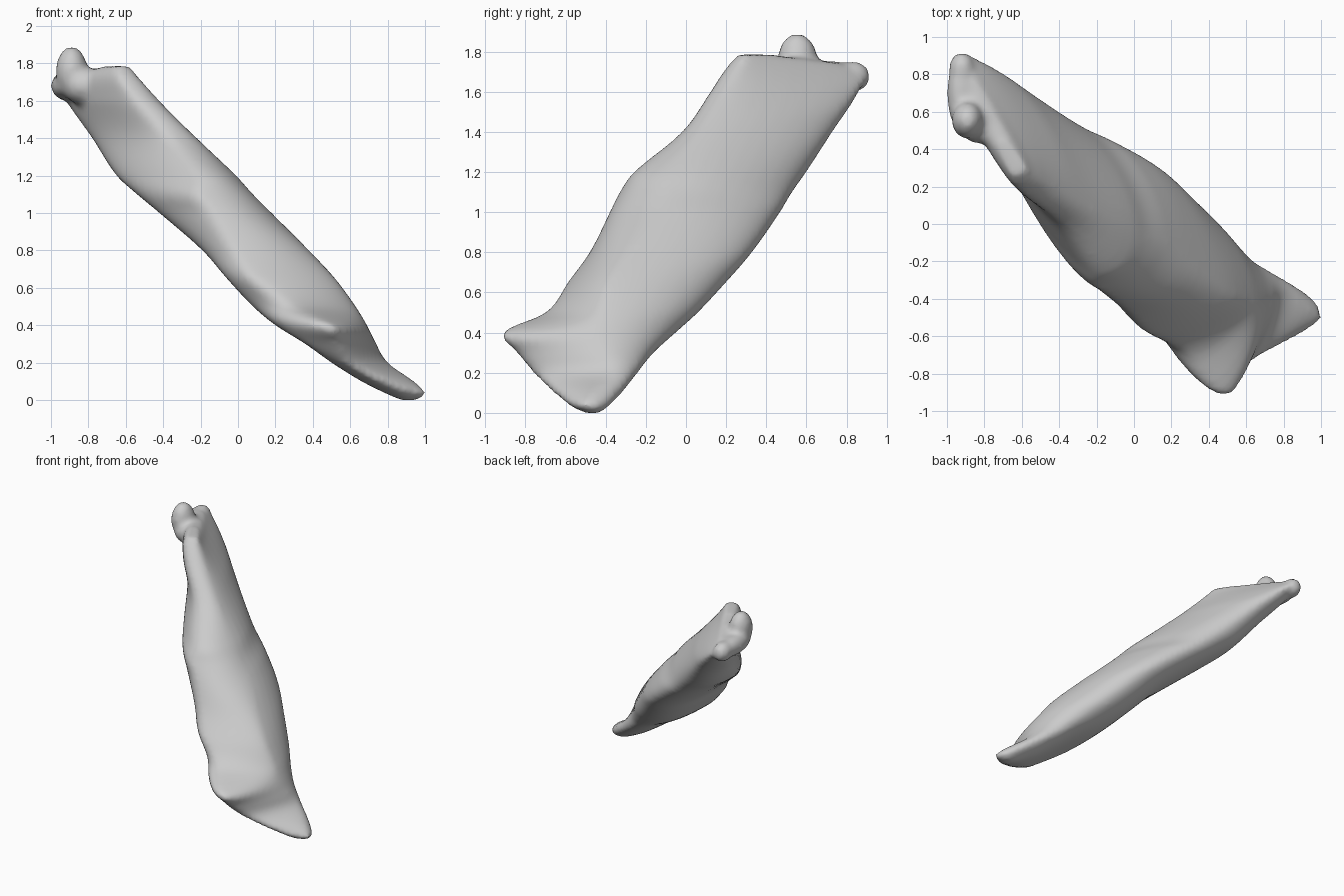
import bpy, bmesh, math
from mathutils import Vector, Matrix

if "Cube" in bpy.data.objects:
    bpy.data.objects.remove(bpy.data.objects["Cube"])

# Horizontal sections: z, then the left, front, right and back extreme points (x, y)
SECTIONS = [
    (0.00, .87, -.47, .90, -.50, .96, -.47, .92, -.43),
    (0.03, .80, -.48, .88, -.57, 1.005, -.50, .92, -.39),
    (0.10, .66, -.55, .74, -.66, .94, -.46, .82, -.32),
    (0.20, .50, -.70, .58, -.76, .80, -.36, .68, -.24),
    (0.30, .36, -.74, .52, -.84, .74, -.40, .54, -.16),
    (0.40, .20, -.60, .48, -.915, .69, -.43, .42, -.05),
    (0.50, .08, -.48, .30, -.70, .63, -.41, .32, .06),
    (0.65, -.06, -.40, .10, -.59, .52, -.37, .18, .20),
    (0.80, -.19, -.25, .00, -.48, .38, -.27, .05, .33),
    (1.00, -.42, -.02, -.12, -.38, .18, -.10, -.20, .47),
    (1.10, -.54, .12, -.20, -.33, .08, -.08, -.33, .53),
    (1.20, -.65, .30, -.19, -.26, -.01, -.02, -.45, .60),
    (1.40, -.78, .55, -.35, -.02, -.22, .08, -.62, .73),
    (1.60, -.92, .76, -.53, .12, -.42, .20, -.80, .86),
    (1.72, -.97, .81, -.63, .20, -.525, .26, -.91, .87),
    (1.785, -.72, .42, -.65, .26, -.58, .30, -.67, .42),
]
QUARTER, STEPS = 10, 5


def ramp(z, z0, v0, z1, v1):
    return v0 + (v1 - v0) * min(max((z - z0) / (z1 - z0), 0), 1)


def outline(s):
    """Closed loop through the four extreme points, tangent to its bounding box."""
    z, p = s[0], [Vector((s[i], s[i + 1], s[0])) for i in (1, 3, 5, 7)]
    # corner roundness: left-front, front-right, right-back, back-left
    full = (ramp(z, .8, .36, 1.1, .26) - ramp(z, 1.6, 0, 1.72, .12), ramp(z, .5, .3, .9, .6),
            ramp(z, .9, .48, 1.5, .3) - ramp(z, 1.5, 0, 1.72, .2), ramp(z, 1.1, .72, 1.5, .6))
    pts = []
    for i in range(4):
        a, b, k = p[i], p[(i + 1) % 4], full[i]
        c = Vector((a.x, b.y, z)) if i % 2 == 0 else Vector((b.x, a.y, z))
        c1, c2 = a.lerp(c, k), b.lerp(c, k)
        for j in range(QUARTER):
            t = j / QUARTER
            u = 1 - t
            pts.append(a * u**3 + c1 * (3 * u * u * t) + c2 * (3 * u * t * t) + b * t**3)
    return pts


def between(s0, s1, s2, s3, t):
    """Smooth in-between section, with slopes measured over z."""
    h = s2[0] - s1[0]
    h0, h3 = max(s2[0] - s0[0], 1e-6), max(s3[0] - s1[0], 1e-6)
    out = [s1[0] + h * t]
    for a, b, c, d in list(zip(s0, s1, s2, s3))[1:]:
        m1, m2 = (c - a) / h0 * h, (d - b) / h3 * h
        out.append((2*t**3 - 3*t*t + 1) * b + (t**3 - 2*t*t + t) * m1
                   + (3*t*t - 2*t**3) * c + (t**3 - t*t) * m2)
    return out


bm = bmesh.new()

# Long twisted shaft with its splayed foot
rows, n = [], len(SECTIONS)
for i in range(n - 1):
    quad = [SECTIONS[min(max(i + o, 0), n - 1)] for o in (-1, 0, 1, 2)]
    rows += [between(*quad, j / STEPS) for j in range(STEPS)]
rows.append(SECTIONS[-1])
loops = [[bm.verts.new(v) for v in outline(r)] for r in rows]
m = QUARTER * 4
for lo, hi in zip(loops, loops[1:]):
    for j in range(m):
        bm.faces.new((lo[j], lo[(j + 1) % m], hi[(j + 1) % m], hi[j]))
bm.faces.new(loops[0][::-1])
bm.faces.new(loops[-1])

# Knobs on the upper end: tall knob, its neck, ridge, rear knob
for centre, radius in (((-.89, .555, 1.755), (.085, .10, .135)),
                       ((-.83, .55, 1.68), (.11, .12, .10)),
                       ((-.925, .70, 1.68), (.075, .20, .075)),
                       ((-.92, .83, 1.675), (.07, .088, .078))):
    mat = Matrix.Translation(centre) @ Matrix.Diagonal((*radius, 1))
    bmesh.ops.create_uvsphere(bm, u_segments=24, v_segments=16, radius=1, matrix=mat)
bmesh.ops.recalc_face_normals(bm, faces=bm.faces)

mesh = bpy.data.meshes.new("bone")
bm.to_mesh(mesh)
bm.free()
bone = bpy.data.objects.new("bone", mesh)
bpy.context.collection.objects.link(bone)

# Fuse everything into one skin and soften it
fuse = bone.modifiers.new("fuse", 'REMESH')
fuse.mode, fuse.voxel_size, fuse.use_smooth_shade = 'VOXEL', 0.02, True
soft = bone.modifiers.new("soften", 'SMOOTH')
soft.factor, soft.iterations = 0.5, 6
